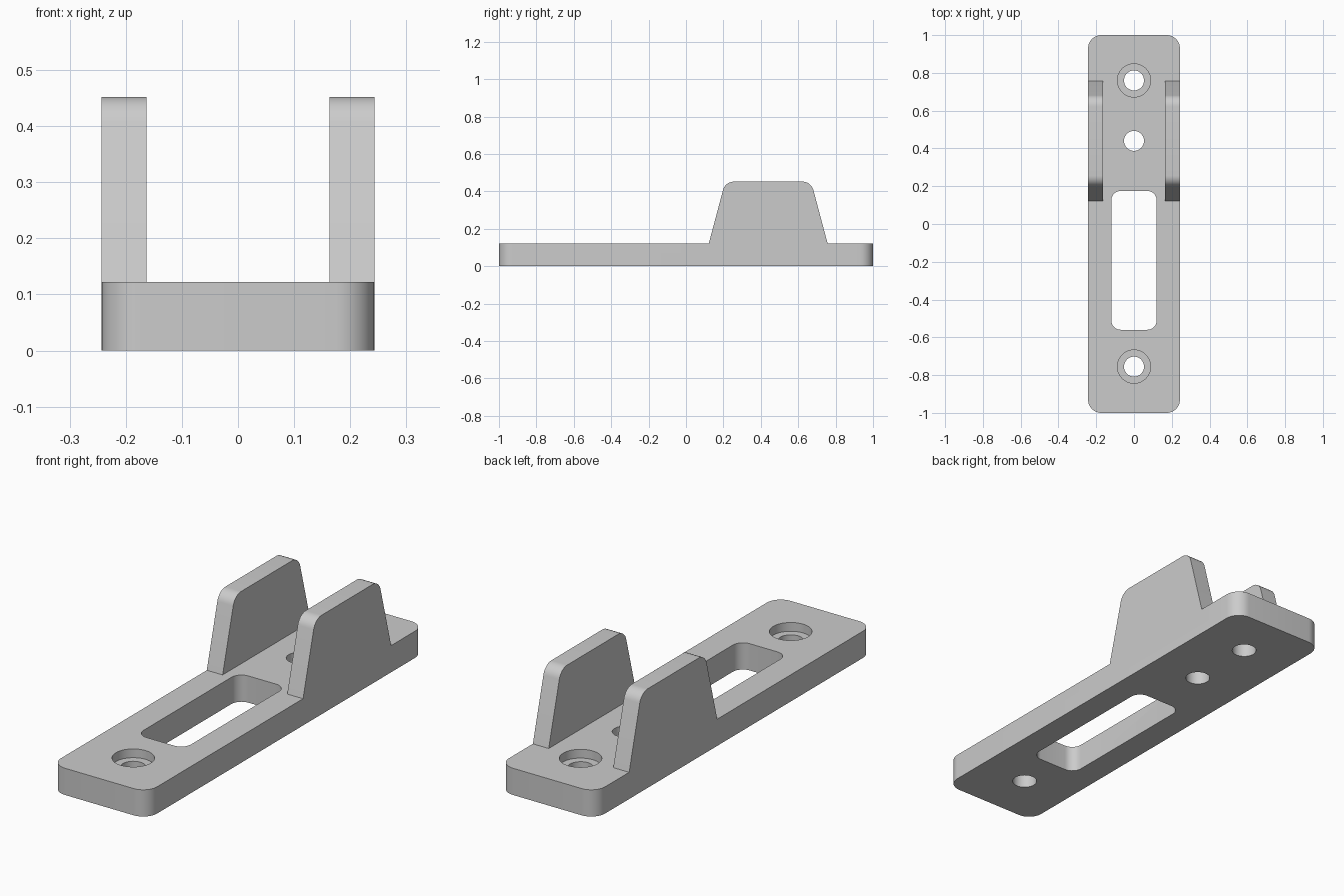
import bpy, bmesh, math
from mathutils import Vector, Matrix

if "Cube" in bpy.data.objects:
    bpy.data.objects.remove(bpy.data.objects["Cube"])

HALF_W, THICK, TOP = 0.243, 0.122, 0.452
WALL_IN = 0.163

grey = bpy.data.materials.new("plain grey")
grey.diffuse_color = (0.6, 0.6, 0.6, 1)
grey.use_nodes = True
grey.node_tree.nodes["Principled BSDF"].inputs["Base Color"].default_value = grey.diffuse_color


def rounded(points, segments=10):
    """Outline from (u, v, corner radius) points, with arcs at the corners."""
    out = []
    n = len(points)
    for i, (u, v, r) in enumerate(points):
        p = Vector((u, v))
        if r == 0:
            out.append(p)
            continue
        a = (Vector(points[i - 1][:2]) - p).normalized()
        b = (Vector(points[(i + 1) % n][:2]) - p).normalized()
        half = a.angle(b) / 2
        centre = p + (a + b).normalized() * (r / math.sin(half))
        start = p + a * (r / math.tan(half)) - centre
        end = p + b * (r / math.tan(half)) - centre
        sweep = math.atan2(start.x * end.y - start.y * end.x, start.dot(end))
        for k in range(segments + 1):
            out.append(centre + Matrix.Rotation(sweep * k / segments, 2) @ start)
    return out


def prism(name, outline, place, depth):
    """Extrude an outline placed in space by place(u, v) along a depth vector."""
    bm = bmesh.new()
    face = bm.faces.new([bm.verts.new(place(p.x, p.y)) for p in outline])
    ext = bmesh.ops.extrude_face_region(bm, geom=[face])
    verts = [g for g in ext["geom"] if isinstance(g, bmesh.types.BMVert)]
    bmesh.ops.translate(bm, verts=verts, vec=depth)
    bmesh.ops.recalc_face_normals(bm, faces=bm.faces)
    mesh = bpy.data.meshes.new(name)
    bm.to_mesh(mesh)
    bm.free()
    mesh.materials.append(grey)
    obj = bpy.data.objects.new(name, mesh)
    bpy.context.collection.objects.link(obj)
    return obj


def slab(name, x, y0, y1, r, z0, z1):
    outline = rounded([(-x, y0, r), (x, y0, r), (x, y1, r), (-x, y1, r)])
    return prism(name, outline, lambda u, v: (u, v, z0), (0, 0, z1 - z0))


def cylinder(name, y, r, z0, z1):
    outline = [Vector((r * math.cos(t), y + r * math.sin(t)))
               for t in (math.tau * k / 48 for k in range(48))]
    return prism(name, outline, lambda u, v: (u, v, z0), (0, 0, z1 - z0))


def combine(target, tool, operation):
    """Apply a boolean and remove the tool object."""
    mod = target.modifiers.new(operation.lower(), "BOOLEAN")
    mod.operation, mod.solver, mod.object = operation, "EXACT", tool
    bpy.context.view_layer.objects.active = target
    bpy.ops.object.modifier_apply(modifier=mod.name)
    bpy.data.objects.remove(tool)


# Base plate with rounded corners
bracket = slab("bracket", HALF_W, -1, 1, 0.07, 0, THICK)

# Two tapered side walls, flush with the plate sides
wall = rounded([(0.122, THICK, 0), (0.122, 0.06, 0), (0.757, 0.06, 0),
                (0.757, THICK, 0), (0.669, TOP, 0.06), (0.210, TOP, 0.06)])
for x0 in (-HALF_W, WALL_IN):
    side = prism("side_wall", wall, lambda u, v: (x0, u, v), (HALF_W - WALL_IN, 0, 0))
    combine(bracket, side, "UNION")

# Long slot, three through holes and two counterbores
combine(bracket, slab("slot", 0.12, -0.56, 0.175, 0.05, -0.1, 0.3), "DIFFERENCE")
for y in (0.76, 0.44, -0.755):
    combine(bracket, cylinder("screw_hole", y, 0.053, -0.1, 0.3), "DIFFERENCE")
for y in (0.76, -0.755):
    combine(bracket, cylinder("counterbore", y, 0.088, THICK - 0.04, 0.3), "DIFFERENCE")

# Smooth the rounded parts, keep the edges sharp
bpy.ops.object.select_all(action="DESELECT")
bracket.select_set(True)
bpy.context.view_layer.objects.active = bracket
bpy.ops.object.shade_smooth_by_angle(angle=math.radians(30))
